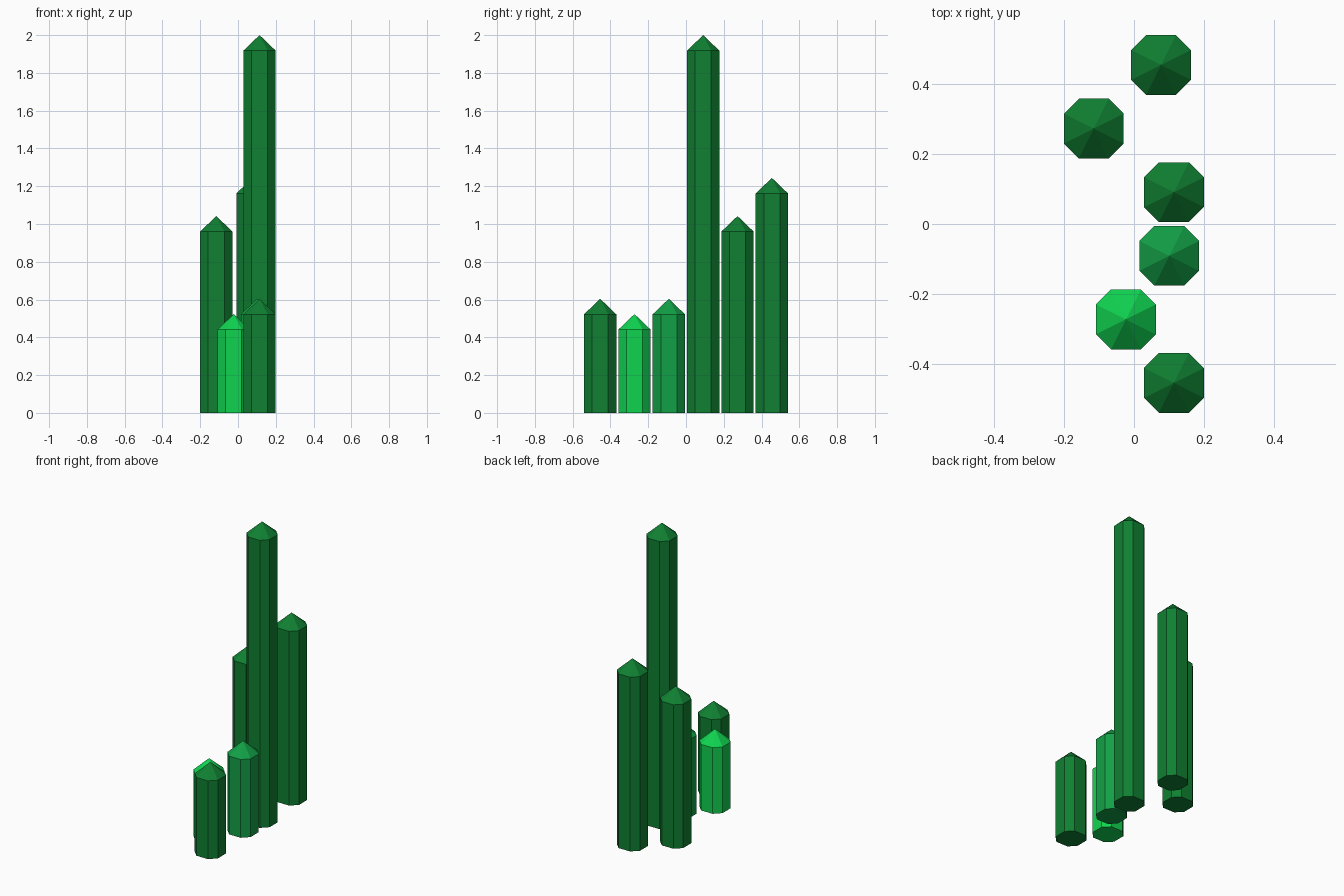
import bpy
import bmesh

cube = bpy.data.objects.get("Cube")
if cube:
    bpy.data.objects.remove(cube, do_unlink=True)


def make_material(name, rgb):
    mat = bpy.data.materials.new(name)
    mat.use_nodes = True
    mat.diffuse_color = (*rgb, 1)
    mat.node_tree.nodes["Principled BSDF"].inputs["Base Color"].default_value = (*rgb, 1)
    return mat


DARK = make_material("dark green", (0.005, 0.216, 0.032))
MID = make_material("medium green", (0.006, 0.352, 0.061))
BRIGHT = make_material("bright green", (0.005, 0.658, 0.080))

HALF = 0.0855          # half width of a column
CORNER = HALF / 2      # half width of each main side
TIP = 0.082            # height of the pointed cap

# Eight-sided cross-section, counter-clockwise
SECTION = [(HALF, -CORNER), (HALF, CORNER), (CORNER, HALF), (-CORNER, HALF),
           (-HALF, CORNER), (-HALF, -CORNER), (-CORNER, -HALF), (CORNER, -HALF)]


def make_column(name, x, y, height, mat):
    """Eight-sided prism with a pyramid cap, standing on the ground."""
    bm = bmesh.new()
    low = [bm.verts.new((px, py, 0)) for px, py in SECTION]
    high = [bm.verts.new((px, py, height - TIP)) for px, py in SECTION]
    apex = bm.verts.new((0, 0, height))
    bm.faces.new(low[::-1])
    for i in range(8):
        j = (i + 1) % 8
        bm.faces.new((low[i], low[j], high[j], high[i]))
        bm.faces.new((high[i], high[j], apex))
    mesh = bpy.data.meshes.new(name)
    bm.to_mesh(mesh)
    bm.free()
    mesh.materials.append(mat)
    obj = bpy.data.objects.new(name, mesh)
    obj.location = (x, y, 0)
    bpy.context.collection.objects.link(obj)


# Columns in a row from back to front: name, x, height, colour
COLUMNS = [
    ("back_column", 0.077, 1.244, DARK),
    ("left_out_column", -0.115, 1.042, DARK),
    ("tallest_column", 0.114, 2.0, DARK),
    ("medium_green_column", 0.101, 0.604, MID),
    ("bright_green_column", -0.023, 0.523, BRIGHT),
    ("front_column", 0.114, 0.604, DARK),
]
SPACING = 0.1818
for i, (name, x, height, mat) in enumerate(COLUMNS):
    make_column(name, x, (2.5 - i) * SPACING, height, mat)
